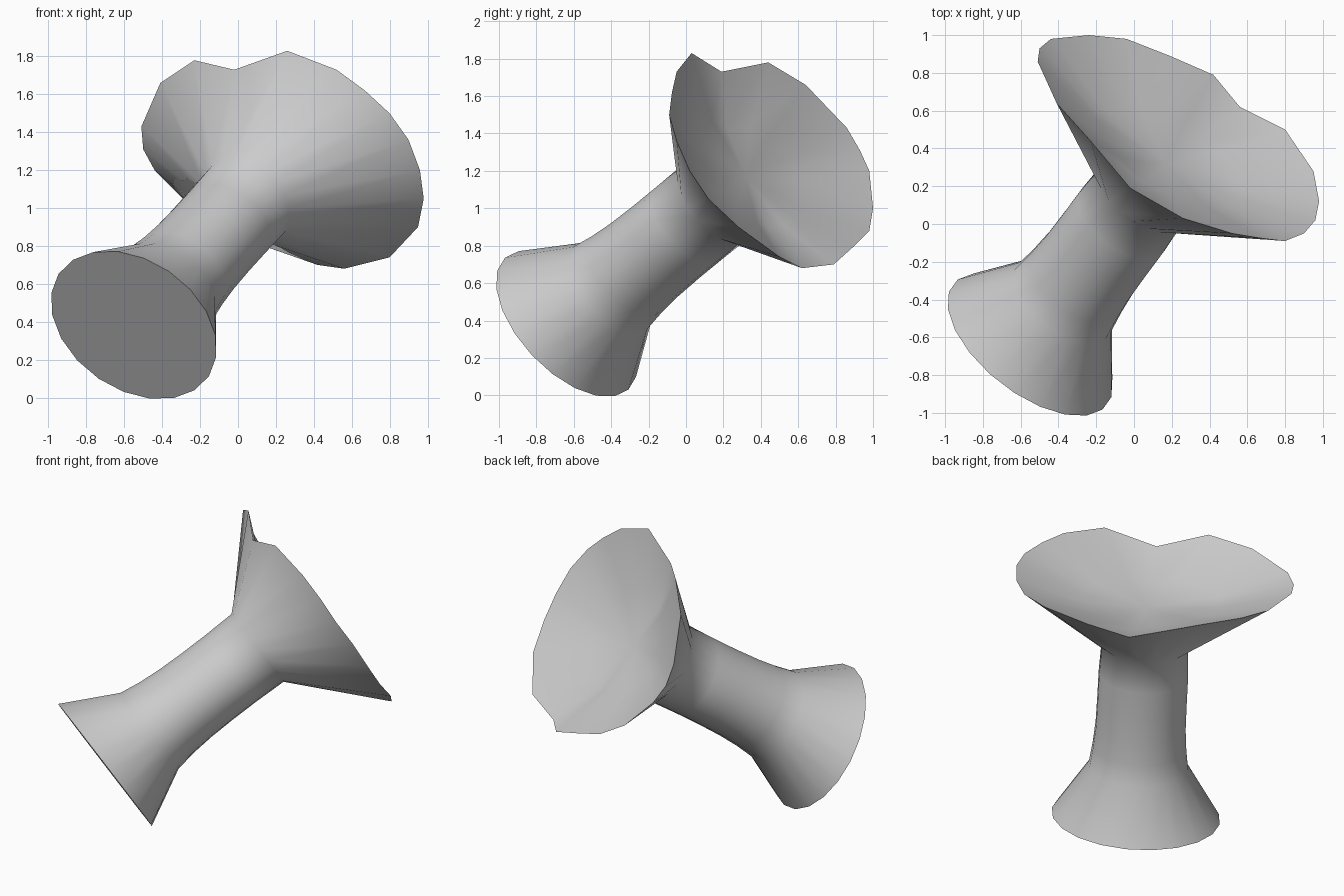
import bpy, bmesh
from math import sin, cos, pi, radians
from mathutils import Vector

if "Cube" in bpy.data.objects:
    bpy.data.objects.remove(bpy.data.objects["Cube"])

N = 20
base = Vector((-0.55, -0.638, 0.383))          # centre of the flat foot
axis = Vector((0.5, 0.67, 0.55)).normalized()  # leaning direction of the spool
up = Vector((-0.455, -0.337, 0.824))
up = (up - axis * up.dot(axis)).normalized()   # towards the notch in the rim
side = axis.cross(up)

# foot and stem: distance along axis, radius along up, radius along side
sections = [(0.0, 0.467, 0.52), (0.345, 0.292, 0.307), (0.48, 0.271, 0.290),
            (0.62, 0.26, 0.279), (0.79, 0.255, 0.277), (0.97, 0.255, 0.277),
            (1.18, 0.262, 0.268)]

# wavy rim of the dish, starting at the notch
rim = [(-.02, .19, 1.73), (.26, .03, 1.83), (.52, -.05, 1.73), (.67, -.075, 1.62),
       (.80, -.09, 1.50), (.90, -.05, 1.36), (.96, .02, 1.20), (.98, .12, 1.05),
       (.95, .28, .90), (.80, .50, .74), (.56, .62, .68), (.42, .79, .70),
       (.19, .89, .79), (-.04, .98, .88), (-.24, 1.0, 1.0), (-.44, .98, 1.20),
       (-.50, .93, 1.31), (-.51, .86, 1.43), (-.41, .64, 1.66), (-.23, .44, 1.78)]
rim = [Vector(p) for p in rim]

bm = bmesh.new()
rings = []
for t, ru, rs in sections:
    rings.append([bm.verts.new(base + axis * t + up * ru * cos(2 * pi * k / N)
                               + side * rs * sin(2 * pi * k / N)) for k in range(N)])
rings.append([bm.verts.new(p) for p in rim])

# hollow of the dish
bottom = base + axis * 1.43
rings.append([bm.verts.new(p.lerp(bottom, 0.5) - axis * 0.05) for p in rim])

# skin the rings together
for a, b in zip(rings, rings[1:]):
    for k in range(N):
        j = (k + 1) % N
        bm.faces.new((a[k], a[j], b[j], b[k]))

# flat foot cap and middle of the dish
bm.faces.new(rings[0][::-1])
centre = bm.verts.new(bottom)
for k in range(N):
    bm.faces.new((rings[-1][k], rings[-1][(k + 1) % N], centre))

bmesh.ops.recalc_face_normals(bm, faces=bm.faces)
mesh = bpy.data.meshes.new("flared_spool")
bm.to_mesh(mesh)
bm.free()
obj = bpy.data.objects.new("flared_spool", mesh)
bpy.context.collection.objects.link(obj)
bpy.context.view_layer.objects.active = obj
obj.select_set(True)
bpy.ops.object.shade_smooth_by_angle(angle=radians(60))
